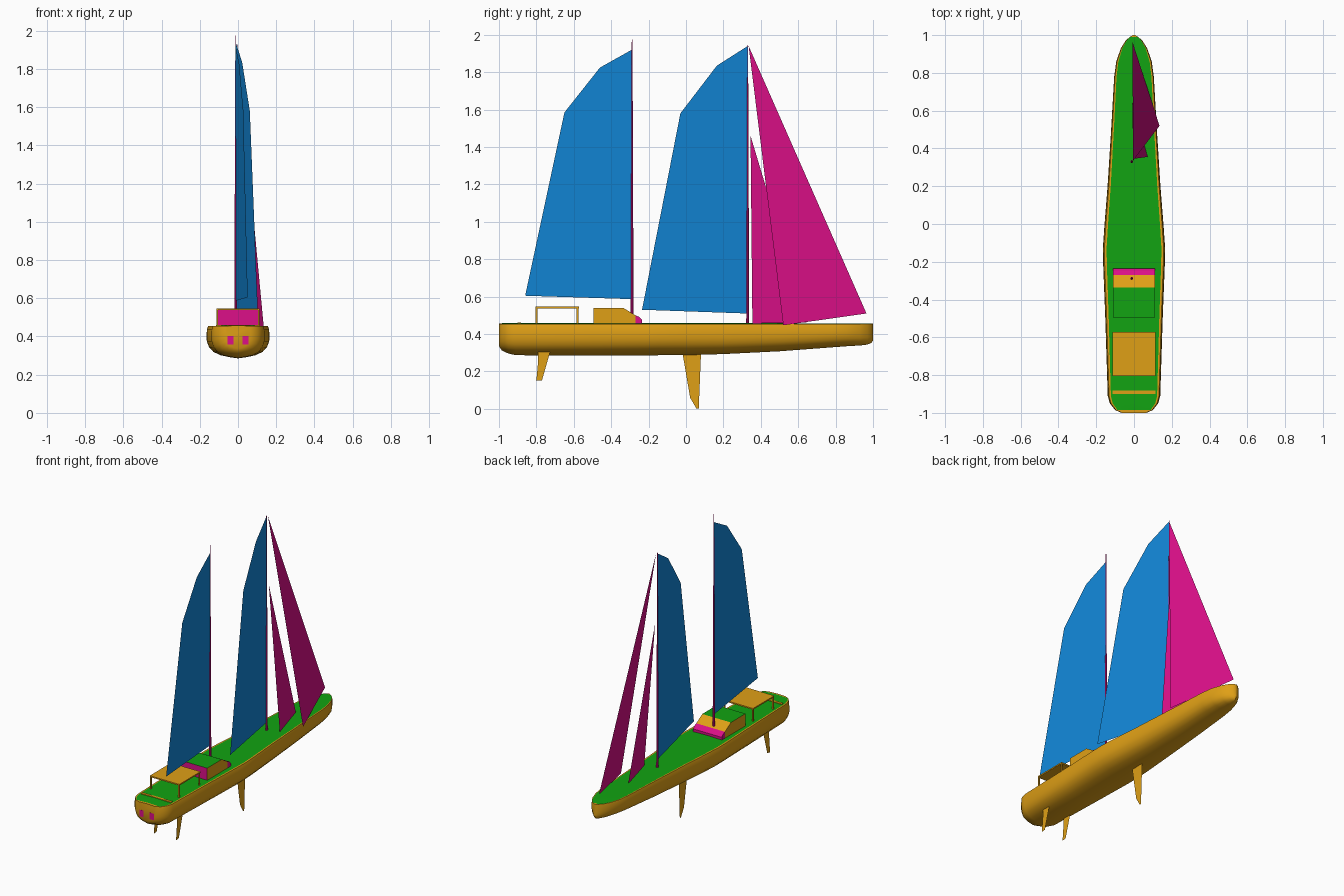
import bpy, bmesh, math

if "Cube" in bpy.data.objects:
    bpy.data.objects.remove(bpy.data.objects["Cube"])

def material(name, rgb):
    m = bpy.data.materials.new(name)
    m.diffuse_color = (*rgb, 1)
    m.use_nodes = True
    m.node_tree.nodes["Principled BSDF"].inputs["Base Color"].default_value = m.diffuse_color
    return m

GOLD = material("gold", (0.74, 0.35, 0.008))
GREEN = material("green", (0.006, 0.37, 0.006))
PINK = material("magenta", (0.72, 0.005, 0.25))
BLUE = material("blue", (0.006, 0.24, 0.68))

def finish(name, bm, mats, recalc=True):
    if recalc:
        bmesh.ops.recalc_face_normals(bm, faces=bm.faces[:])
    me = bpy.data.meshes.new(name)
    bm.to_mesh(me)
    bm.free()
    for m in mats:
        me.materials.append(m)
    ob = bpy.data.objects.new(name, me)
    bpy.context.collection.objects.link(ob)
    return ob

def sheet(name, points, mat):
    """Single flat sheet, facing +x."""
    bm = bmesh.new()
    f = bm.faces.new([bm.verts.new(p) for p in points])
    f.normal_update()
    if f.normal.x < 0:
        f.normal_flip()
    return finish(name, bm, [mat], False)

def box(name, x0, x1, y0, y1, z0, z1, mat):
    bm = bmesh.new()
    bmesh.ops.create_cube(bm, size=1)
    for v in bm.verts:
        v.co = ((x0 + x1) / 2 + v.co.x * (x1 - x0),
                (y0 + y1) / 2 + v.co.y * (y1 - y0),
                (z0 + z1) / 2 + v.co.z * (z1 - z0))
    return finish(name, bm, [mat])

def prism(name, profile, half, mats):
    """Side profile (y, z) extruded across the boat."""
    bm = bmesh.new()
    sides = [[bm.verts.new((s * half, y, z)) for y, z in profile] for s in (-1, 1)]
    for s in sides:
        bm.faces.new(s)
    n = len(profile)
    for i in range(n):
        j = (i + 1) % n
        bm.faces.new((sides[0][i], sides[0][j], sides[1][j], sides[1][i]))
    return finish(name, bm, mats)

# Hull: stations (y, half width, bottom z) lofted with one cross-section
stations = [(-1, .065, .335), (-.985, .1, .313), (-.95, .128, .296), (-.91, .139, .287),
            (-.5, .152, .285), (-.22, .163, .286), (-.13, .165, .287), (0, .156, .288),
            (.2, .14, .293), (.5, .121, .308), (.78, .105, .329), (.86, .094, .335),
            (.93, .07, .339), (.97, .045, .344), (.99, .023, .352), (1, .006, .365)]
section = [(0, 0), (.3, .04), (.55, .09), (.78, .19), (.92, .34), (.99, .52), (1, .7),
           (.985, .9), (.95, 1), (.88, 1), (0, 1.02)]
TOP = .455
half = [(x, z) for x, z in section]
ring_shape = half + [(-x, z) for x, z in half[-2:0:-1]]
bm = bmesh.new()
rings = [[bm.verts.new((x * w, y, b + z * (TOP - b))) for x, z in ring_shape]
         for y, w, b in stations]
n = len(ring_shape)
deck_strips = (len(half) - 2, len(half) - 1)
for a, b in zip(rings, rings[1:]):
    for i in range(n):
        j = (i + 1) % n
        f = bm.faces.new((a[i], a[j], b[j], b[i]))
        y = f.calc_center_median().y
        f.material_index = int(i in deck_strips and -.99 < y < .99)
bm.faces.new(rings[0])
bm.faces.new(rings[-1])
hull = finish("hull", bm, [GOLD, GREEN])
bpy.context.view_layer.objects.active = hull
hull.select_set(True)
bpy.ops.object.shade_smooth_by_angle(angle=math.radians(35))
hull.select_set(False)

# Keel and twin rudders
sheet("keel", [(0, -.017, .289), (0, .08, .291), (0, .068, 0), (0, .055, .003), (0, .022, .06)], GOLD)
for side, sx in (("left", -1), ("right", 1)):
    sheet("rudder_" + side, [(sx * .085, y, z) for y, z in
          ((-.79, .31), (-.725, .31), (-.77, .153), (-.8, .15), (-.79, .26))], GOLD)

# Cabin with green roof, magenta aft face and windscreen
cabin = prism("cabin", [(-.495, .45), (-.495, .54), (-.335, .54), (-.27, .5), (-.27, .45)],
              .11, [GOLD, GREEN, PINK])
for p in cabin.data.polygons:
    if p.normal.z > .95:
        p.material_index = 1
    elif p.normal.y < -.95:
        p.material_index = 2
prism("windscreen", [(-.27, .45), (-.27, .5), (-.25, .492), (-.235, .475), (-.236, .45)], .11, [PINK])

# Cockpit canopy on four posts, stern bench
box("canopy", -.113, .113, -.805, -.573, .538, .547, GOLD)
for sx in (-1, 1):
    for y in (-.8, -.58):
        box("canopy_post", sx * .109 - .004, sx * .109 + .004, y - .005, y + .005, .45, .54, GOLD)
box("stern_bar", -.115, .115, -.9, -.882, .45, .461, GOLD)

# Stern windows
for sx in (-1, 1):
    box("stern_window", sx * .039 - .016, sx * .039 + .016, -1.0, -.994, .357, .402, PINK)
    bpy.context.collection.objects[-1].location.y = -.001

# Masts: tapered poles
def mast(name, y, z0, z1):
    bm = bmesh.new()
    bmesh.ops.create_cone(bm, cap_ends=True, segments=10, radius1=.008, radius2=.002, depth=z1 - z0)
    bmesh.ops.translate(bm, verts=bm.verts[:], vec=(-.012, y, (z0 + z1) / 2))
    finish(name, bm, [PINK])
mast("main_mast", .33, .45, 1.945)
mast("aft_mast", -.288, .45, 1.975)

# Blue sails, swung out to +x in proportion to distance from the mast
def sail(name, luff, slope, outline):
    sheet(name, [(-.012 + (luff - y) * slope, y, z) for y, z in outline], BLUE)
sail("main_sail", .33, .205, [(.33, 1.94), (.165, 1.835), (-.03, 1.58), (-.235, .53), (.325, .51)])
sail("aft_sail", -.29, .11, [(-.29, 1.92), (-.46, 1.825), (-.65, 1.585), (-.86, .605), (-.295, .587)])

# Magenta head sails
sheet("jib", [(-.005, .335, 1.94), (-.008, .965, .51), (.135, .52, .447)], PINK)
sheet("stay_sail", [(-.005, .345, 1.46), (-.008, .645, .462), (.072, .355, .457)], PINK)
